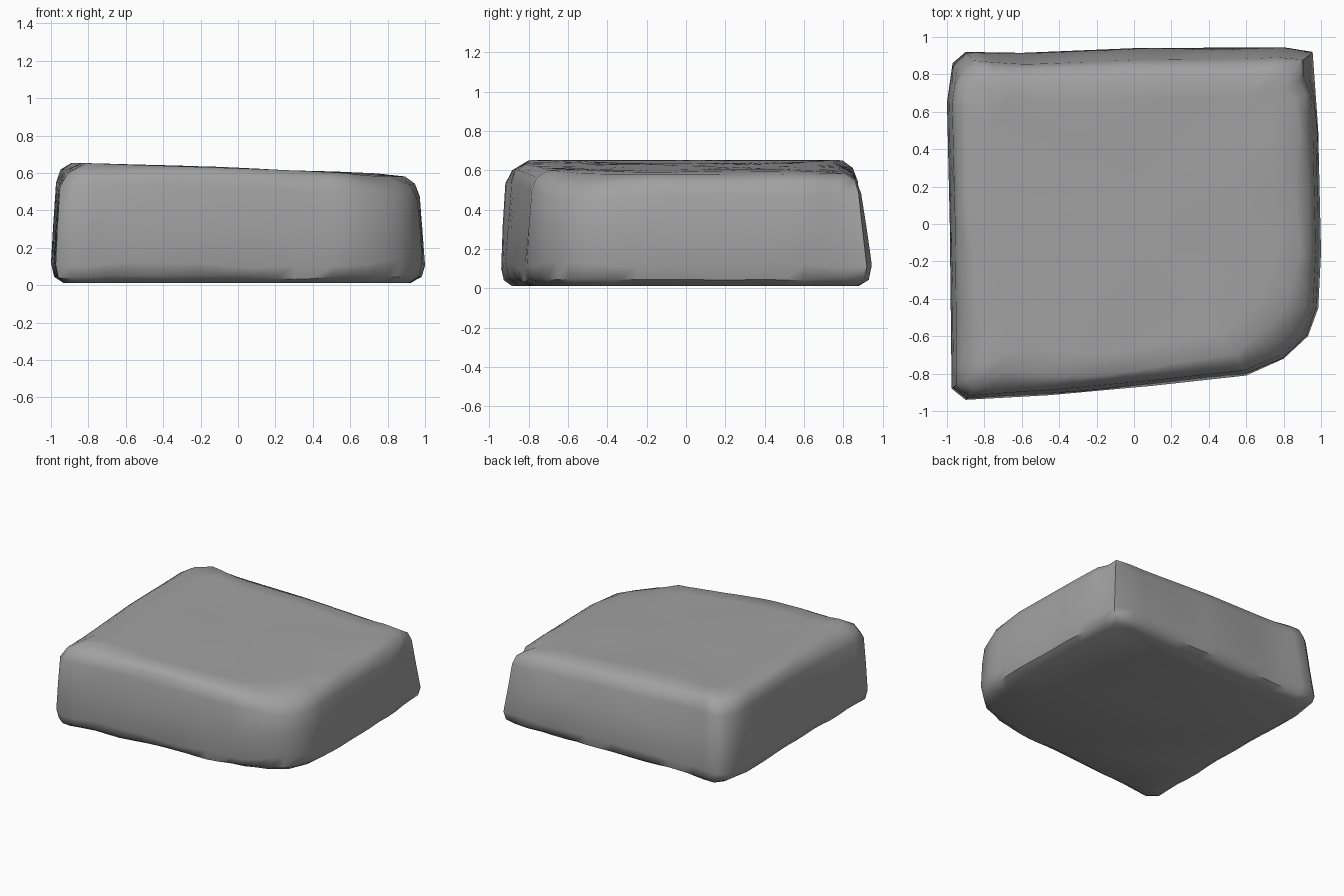
import bpy
import bmesh
from mathutils import Vector, noise

cube = bpy.data.objects.get("Cube")
if cube:
    bpy.data.objects.remove(cube, do_unlink=True)

# Plan outline, counter-clockwise: x, y, shoulder width at the top
OUTLINE = [(-0.975, -0.88, 0.16), (-0.9, -0.94, 0.14), (-0.45, -0.915, 0.05),
           (0.1, -0.865, 0.05), (0.6, -0.81, 0.07), (0.8, -0.72, 0.15),
           (0.93, -0.6, 0.18), (0.985, -0.45, 0.12), (1.0, -0.15, 0.07),
           (0.985, 0.5, 0.07), (0.955, 0.92, 0.06), (0.8, 0.945, 0.07),
           (0.0, 0.94, 0.06), (-0.6, 0.915, 0.06), (-0.9, 0.92, 0.08),
           (-0.97, 0.86, 0.09), (-1.0, 0.65, 0.06), (-0.985, 0.0, 0.05)]
STEP = 0.11


def resample(points):
    """Even samples along the closed outline."""
    out = []
    for a, b in zip(points, points[1:] + points[:1]):
        a, b = Vector(a), Vector(b)
        n = max(1, round((b - a).xy.length / STEP))
        out += [a.lerp(b, i / n) for i in range(n)]
    return out


def top_height(x):
    return 0.625 - 0.036 * x - 0.008 * x * x


def rough(x, y, z, freq=3.0):
    return noise.noise(Vector((x, y, z)) * freq)


def ring_point(p, level):
    """Point of one horizontal ring; level names the place on the stone."""
    x, y, shoulder = p
    flat = Vector((x, y))
    inward = -Vector((x ** 3, y ** 3)).normalized()
    top = top_height(x)
    n = rough(x, y, level)
    back = 0.05 if y > 0.8 else 0.0
    if level == 0:
        q, z = flat + inward * (0.075 + 0.03 * n), 0.012
    elif level == 1:
        q, z = flat + inward * 0.018, 0.045 + 0.02 * n
    elif level == 2:
        q, z = flat, 0.115 + 0.035 * n
    elif level == 3:
        q, z = flat + inward * (0.012 + 0.012 * n + back * 0.4), 0.32
    elif level == 4:
        q, z = flat + inward * (0.028 + back * 0.7), top - 0.09 - 0.25 * shoulder + 0.02 * n
    elif level == 5:
        q, z = flat + inward * (0.035 + 0.28 * shoulder + back * 0.8), top - 0.025 - 0.18 * shoulder
    else:
        q, z = flat + inward * (0.05 + shoulder + 0.03 * n + back), top
    return Vector((q.x, q.y, z))


# Weathered slab: side rings, then shrinking rings over the top
outline = resample(OUTLINE)
count = len(outline)
bm = bmesh.new()
rings = [[bm.verts.new(ring_point(p, level)) for p in outline] for level in range(7)]
rim = [v.co.copy() for v in rings[-1]]
for scale in (0.85, 0.6, 0.3):
    ring = []
    for c in rim:
        x, y = c.x * scale, c.y * scale
        ring.append(bm.verts.new((x, y, top_height(x) + 0.007 * rough(x, y, 1, 2))))
    rings.append(ring)
for low, high in zip(rings, rings[1:]):
    for i in range(count):
        j = (i + 1) % count
        bm.faces.new((low[i], low[j], high[j], high[i]))
peak = bm.verts.new((0, 0, top_height(0)))
for i in range(count):
    bm.faces.new((rings[-1][i], rings[-1][(i + 1) % count], peak))
bm.faces.new(rings[0][::-1])
bmesh.ops.recalc_face_normals(bm, faces=bm.faces)

mesh = bpy.data.meshes.new("stone_slab")
bm.to_mesh(mesh)
bm.free()
slab = bpy.data.objects.new("stone_slab", mesh)
bpy.context.collection.objects.link(slab)

# Stone colour
color = (0.36, 0.36, 0.36, 1.0)
stone = bpy.data.materials.new("grey stone")
stone.use_nodes = True
stone.diffuse_color = color
stone.node_tree.nodes["Principled BSDF"].inputs["Base Color"].default_value = color
mesh.materials.append(stone)

bpy.ops.object.select_all(action='DESELECT')
slab.select_set(True)
bpy.context.view_layer.objects.active = slab
bpy.ops.object.shade_smooth_by_angle(angle=0.8)
